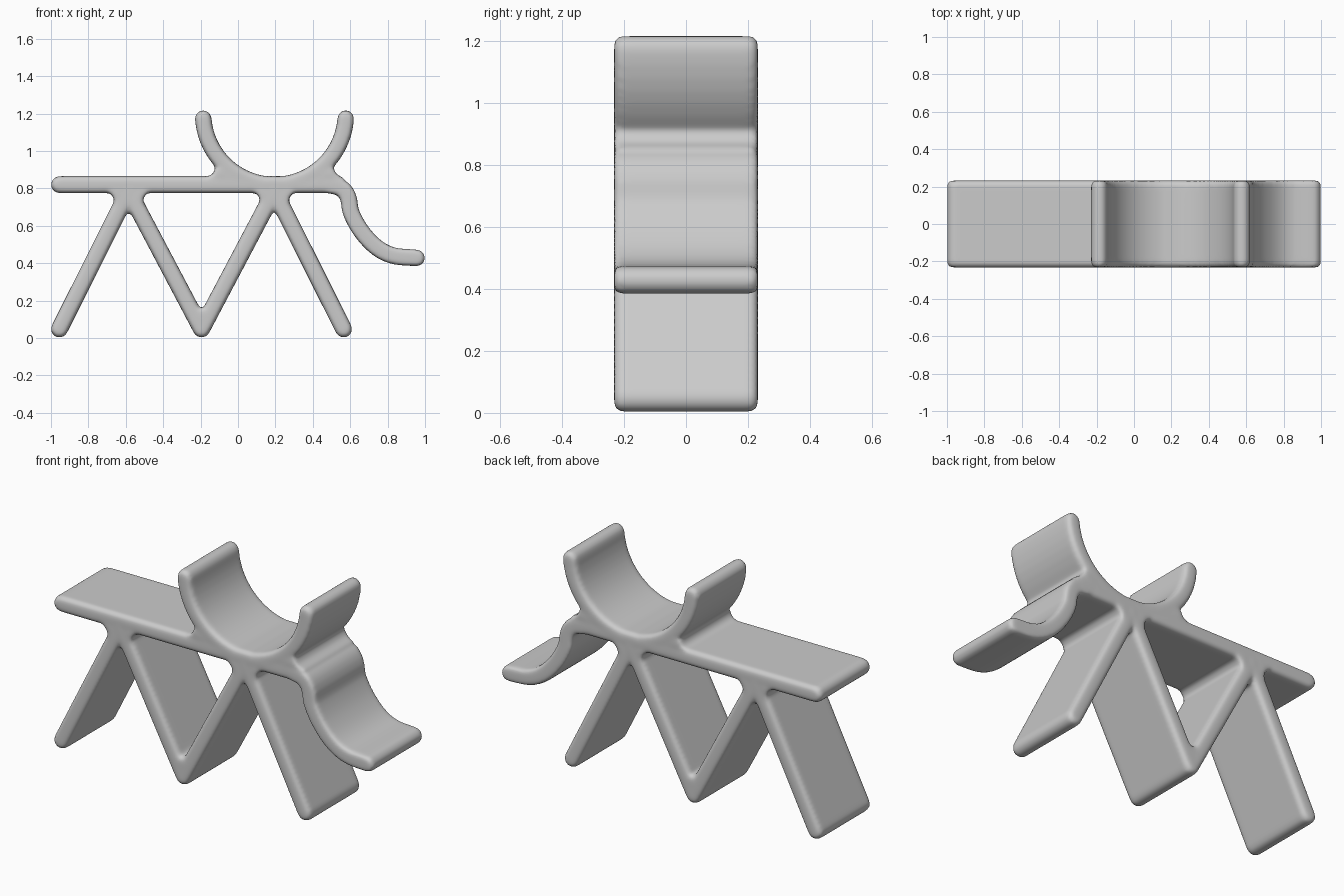
import bpy, bmesh, math
from mathutils import Vector

cube = bpy.data.objects.get("Cube")
if cube:
    bpy.data.objects.remove(cube, do_unlink=True)

grey = bpy.data.materials.new("plain grey")
grey.use_nodes = True
COLOUR = (0.6, 0.6, 0.6, 1)
grey.diffuse_color = COLOUR
grey.node_tree.nodes["Principled BSDF"].inputs["Base Color"].default_value = COLOUR

HALF_WIDTH = 0.232
parts = []


def slab(name, outline, rim):
    """Extrude an x-z outline across the width and round its two rims."""
    bm = bmesh.new()
    face = bm.faces.new([bm.verts.new((x, -HALF_WIDTH, z)) for x, z in outline])
    new = bmesh.ops.extrude_face_region(bm, geom=[face])["geom"]
    for v in new:
        if isinstance(v, bmesh.types.BMVert):
            v.co.y = HALF_WIDTH
    bmesh.ops.recalc_face_normals(bm, faces=bm.faces)
    if rim:
        edges = [e for e in bm.edges if abs(e.verts[0].co.y - e.verts[1].co.y) < 1e-4]
        bmesh.ops.bevel(bm, geom=edges, offset=rim, segments=4, profile=0.5,
                        affect='EDGES', clamp_overlap=True)
    mesh = bpy.data.meshes.new(name)
    bm.to_mesh(mesh)
    bm.free()
    mesh.materials.append(grey)
    obj = bpy.data.objects.new(name, mesh)
    bpy.context.collection.objects.link(obj)
    parts.append(obj)


def smooth_path(points, steps=5):
    """Catmull-Rom curve through the points."""
    p = [Vector(q) for q in points]
    p = [2 * p[0] - p[1]] + p + [2 * p[-1] - p[-2]]
    out = []
    for a, b, c, d in zip(p, p[1:], p[2:], p[3:]):
        for i in range(steps):
            t = i / steps
            out.append(0.5 * (2 * b + (c - a) * t + (2 * a - 5 * b + 4 * c - d) * t ** 2
                              + (3 * b - a - 3 * c + d) * t ** 3))
    return out + [p[-2]]


def strip(name, path, thick=0.09):
    """Bent board of even thickness with rounded ends."""
    path = [Vector(q) for q in path]
    r = thick / 2
    left, right = [], []
    for i, q in enumerate(path):
        along = (path[min(i + 1, len(path) - 1)] - path[max(i - 1, 0)]).normalized()
        side = Vector((-along.y, along.x)) * r
        left.append(q + side)
        right.append(q - side)

    def cap(centre, start):
        arm = start - centre
        return [centre + Vector((arm.x * math.cos(a) + arm.y * math.sin(a),
                                 arm.y * math.cos(a) - arm.x * math.sin(a)))
                for a in (math.pi * k / 8 for k in range(1, 8))]

    outline = left + cap(path[-1], left[-1]) + right[::-1] + cap(path[0], right[0])
    slab(name, outline, 0.026)


# Flat top board
strip("top_board", [(-0.955, 0.82), (0.53, 0.82)])

# Zigzag legs
feet_and_peaks = [(-0.955, 0.047), (-0.585, 0.785), (-0.195, 0.047),
                  (0.195, 0.785), (0.565, 0.047)]
for n, (a, b) in enumerate(zip(feet_and_peaks, feet_and_peaks[1:])):
    strip(f"leg_{n + 1}", [a, b])

# Half-round cradle
CX, CZ, R = 0.195, 1.2, 0.382
strip("cradle", [(CX - R * math.cos(a), CZ - R * math.sin(a))
                 for a in (math.radians(4 + 172 * k / 28) for k in range(29))], 0.088)

# Drooping end board
strip("drooping_end", smooth_path([(0.48, 0.82), (0.555, 0.8), (0.59, 0.75), (0.605, 0.67),
                                   (0.66, 0.57), (0.74, 0.485), (0.83, 0.44), (0.955, 0.428)]),
      0.088)

# Fillets where boards meet
for s in (-1, 1):
    for n, peak in enumerate((-0.585, 0.195)):
        slab(f"leg_fillet_{n}_{s}", [(peak + s * dx, z) for dx, z in
             ((0.03, 0.8), (0.115, 0.79), (0.085, 0.76), (0.075, 0.735), (0.08, 0.695), (0.03, 0.76))], 0.02)
    slab(f"cradle_fillet_{s}", [(CX + s * dx, z) for dx, z in
         ((0.2, 0.84), (0.37, 0.855), (0.33, 0.875), (0.312, 0.915), (0.25, 0.9))], 0.02)
slab("foot_fillet", [(-0.24, 0.11), (-0.195, 0.05), (-0.15, 0.11), (-0.17, 0.168), (-0.195, 0.155), (-0.22, 0.168)], 0.02)

# Fuse everything into one soft body
bpy.ops.object.select_all(action='DESELECT')
for obj in parts:
    obj.select_set(True)
bpy.context.view_layer.objects.active = parts[0]
bpy.ops.object.join()
body = bpy.context.view_layer.objects.active
body.name = "bench_body"

remesh = body.modifiers.new("fuse", 'REMESH')
remesh.mode = 'VOXEL'
remesh.voxel_size = 0.012
remesh.use_smooth_shade = True
soften = body.modifiers.new("soften", 'SMOOTH')
soften.factor = 0.5
soften.iterations = 6
